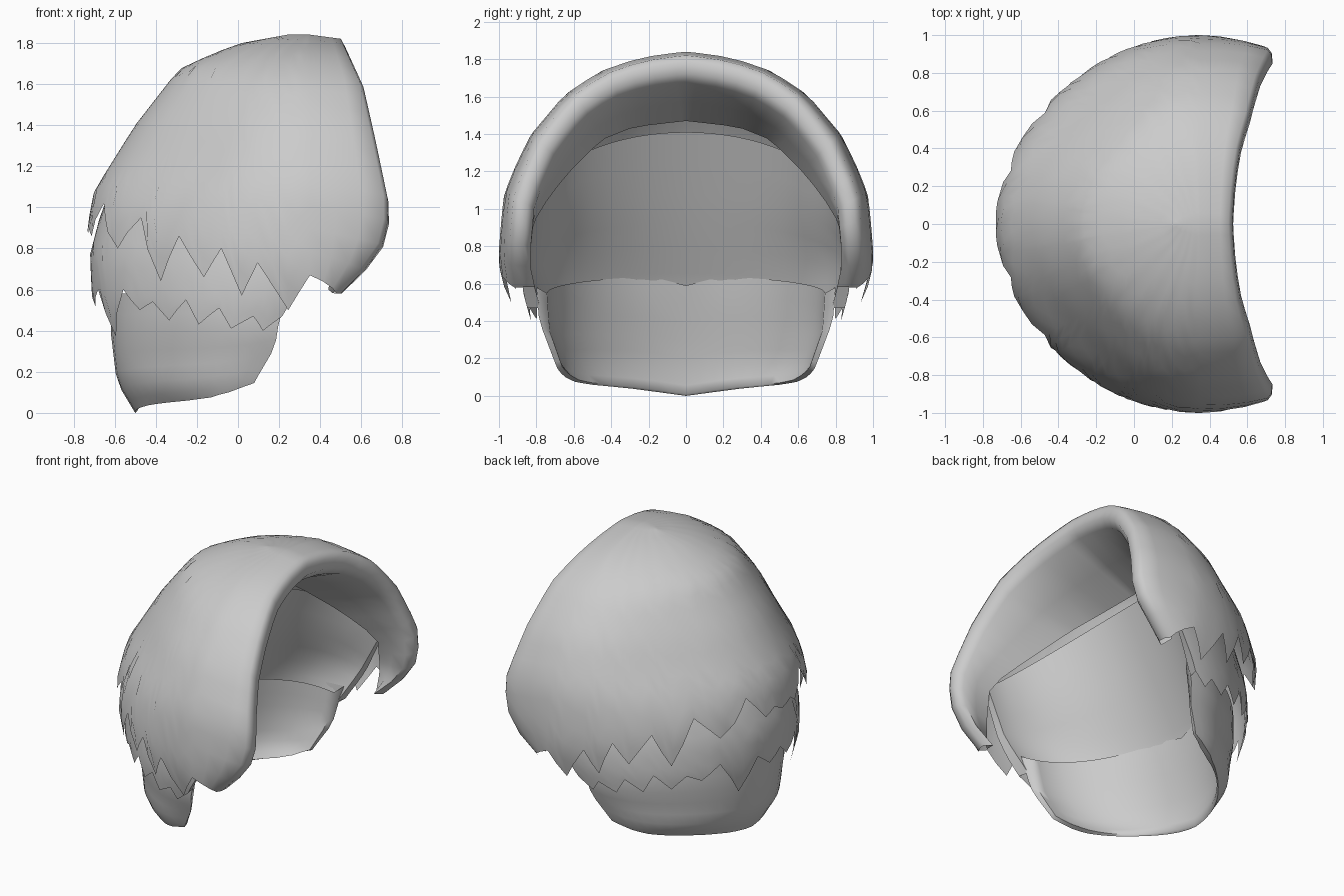
import bpy, bmesh
from math import sin, cos, radians, pi

if "Cube" in bpy.data.objects:
    bpy.data.objects.remove(bpy.data.objects["Cube"])


def lerp(a, b, t):
    return a + (b - a) * t


def tab(table, v):
    """Piecewise linear lookup in a short (key, value) table."""
    if v <= table[0][0]:
        return table[0][1]
    for (a, p), (b, q) in zip(table, table[1:]):
        if v <= b:
            return lerp(p, q, (v - a) / (b - a))
    return table[-1][1]


def arc(t, z, back, front, width, dent=0.0):
    """Point on a half-ellipse slice, flattened a little on its diagonals."""
    k = 1 - dent * sin(2 * t) ** 2
    return (front - (front - back) * cos(t) * k, width * sin(t) * k, z)


def build(name, columns, closed=False, strips=()):
    """Skin a list of point columns into a smooth-shaded surface."""
    bm = bmesh.new()
    grid = [[bm.verts.new(p) for p in col] for col in columns]
    n = len(grid)
    for i in range(n if closed else n - 1):
        a, b = grid[i], grid[(i + 1) % n]
        for j in range(len(a) - 1):
            bm.faces.new((a[j], b[j], b[j + 1], a[j + 1]))
    for i, k in strips:                      # bottom bridge between columns
        bm.faces.new((grid[i][0], grid[i + 1][0], grid[k - 1][0], grid[k][0]))
    bmesh.ops.remove_doubles(bm, verts=bm.verts, dist=0.0005)
    bmesh.ops.recalc_face_normals(bm, faces=bm.faces)
    me = bpy.data.meshes.new(name)
    bm.to_mesh(me)
    bm.free()
    ob = bpy.data.objects.new(name, me)
    bpy.context.collection.objects.link(ob)
    bpy.ops.object.select_all(action='DESELECT')
    ob.select_set(True)
    bpy.context.view_layer.objects.active = ob
    bpy.ops.object.shade_smooth_by_angle(angle=radians(65))
    return ob


def angles(jag):
    """Mirrored column angles: every tooth point plus midpoints."""
    a = [t for t, _ in jag]
    half = sorted(a + [(p + q) / 2 for p, q in zip(a, a[1:])])
    return [-t for t in half[:0:-1]] + half


# ---- top layer: dome of hair with ragged hem and rolled front rim
W = [(.5, .94), (.6, .98), (.7, 1.0), (.8, 1.0), (1.07, .975), (1.2, .925), (1.39, .835),
     (1.61, .65), (1.735, .46), (1.79, .3), (1.825, .15), (1.84, 0)]
B = [(.5, -.66), (.9, -.735), (1.08, -.7), (1.4, -.5), (1.67, -.29), (1.75, -.12),
     (1.8, .02), (1.84, .24)]
F = [(.58, .48), (.78, .67), (.95, .71), (1.05, .71), (1.35, .65), (1.63, .59), (1.84, .5)]
DENT = [(.8, .01), (1.2, .07), (1.4, .07), (1.65, .04), (1.84, 0)]
JAG = [(0, .87), (5, .91), (9, .86), (17, 1.02), (23, .88), (28, .8), (38, .95), (45, .64),
       (53, .86), (60, .66), (66, .8), (71, .57), (76, .73), (84, .5), (90, .67)]
XC, TOP, ROWS = .35, 1.84, 16


def heights(zb):
    return [lerp(zb, TOP, sin(s / ROWS * pi / 2)) for s in range(ROWS + 1)]


def dome_col(deg):
    return [arc(radians(deg), z, tab(B, z), XC, tab(W, z), tab(DENT, z))
            for z in heights(tab(JAG, abs(deg)))]


def front_col(side, u):
    return [(lerp(XC, tab(F, z), u), side * tab(W, z) * (1 - .055 * u * u), z - .02 * u * (z / TOP) ** 4)
            for z in heights(lerp(.67, .58, u))]


# inner edge of the rolled rim, keyed by rim height
EX = [(.58, .44), (.8, .46), (1.1, .5), (1.33, .32), (1.6, .12), (1.82, 0)]
EY = [(.58, .89), (.8, .87), (1.1, .79), (1.33, .65), (1.6, .45), (1.75, .28), (1.82, 0)]
EZ = [(.58, .60), (.8, .76), (1.1, .98), (1.33, 1.17), (1.6, 1.37), (1.82, 1.47)]


def roll_cols(side):
    rim = front_col(side, 1)
    out = []
    for k, dx in ((.97, .02), (.92, .025), (.88, -.02)):
        out.append([(x + dx, y * k, .6 + (z - .6) * k) for x, y, z in rim])
    edge = [(tab(EX, z), side * tab(EY, z), tab(EZ, z)) for _, _, z in rim]
    out.append([tuple(lerp(a, b, .5) for a, b in zip(p, q)) for p, q in zip(out[-1], edge)])
    out.append(edge)
    return out


right = [front_col(1, u) for u in (.35, .7, 1)] + roll_cols(1)
left = [front_col(-1, u) for u in (.35, .7, 1)] + roll_cols(-1)
build("top_hair_layer", left[::-1] + [dome_col(a) for a in angles(JAG)] + right)


# ---- shared lofting for the two under layers: outer arc plus inner wall
def under_layer(name, jag, w, b, f, dent, ztop, wi, xi, fi, zlo, zhi, rows, bridge):
    cols, degs = [], angles(jag)
    for d in degs:
        t, zb = radians(d), tab(jag, abs(d))
        zs = [lerp(zb, ztop(t), (s / rows) ** 1.3) for s in range(rows + 1)]
        cols.append([arc(t, z, tab(b, z), tab(f, z), tab(w, z), dent) for z in zs])
    for d in degs[::-1]:
        t = radians(d)
        zs = [lerp(zlo(t), zhi(t), (s / rows) ** 1.3) for s in range(rows + 1)]
        cols.append([arc(t, z, tab(xi, z), tab(fi, z), tab(wi, z)) for z in zs])
    n = len(cols)
    strips = [(i, n - 1 - i) for i in range(len(degs) - 1)] if bridge else ()
    return build(name, cols, True, strips)


# ---- middle layer with ragged hem
under_layer(
    "middle_hair_layer",
    [(0, .6), (6, .52), (13, .6), (20, .37), (30, .6), (38, .5), (44, .54), (51, .45), (57, .55),
     (63, .43), (69, .51), (75, .41), (81, .47), (86, .4), (90, .47)],
    w=[(.4, .83), (.55, .87), (.7, .885), (.98, .85), (1.2, .78)],
    b=[(.36, -.65), (.55, -.71), (.77, -.72), (1.0, -.66), (1.2, -.55)],
    f=[(.4, .18), (.48, .22), (.67, .34), (.98, .5)], dent=.03,
    ztop=lambda t: .98 + .14 * cos(t),
    wi=[(.47, .78), (.7, .84), (.98, .81)], xi=[(.5, -.44), (.98, -.2), (1.41, 0)],
    fi=[(.47, .2), (.67, .32), (.98, .5), (1.41, .65)],
    zlo=lambda t: .47, zhi=lambda t: .98 + .43 * cos(t), rows=7, bridge=False)

# ---- bottom layer, closed along its underside
NAPE = [(0, 0), (14, .02), (28, .038), (42, .05), (56, .06), (70, .075), (80, .1), (90, .145)]
under_layer(
    "nape_hair_layer", NAPE,
    w=[(0, .6), (.07, .64), (.15, .69), (.4, .785), (.58, .8)],
    b=[(0, -.5), (.15, -.59), (.4, -.62), (.58, -.62)],
    f=[(0, .05), (.05, .1), (.09, .06), (.15, .08), (.32, .18), (.45, .2), (.58, .24)],
    dent=.05, ztop=lambda t: .58,
    wi=[(0, .58), (.09, .61), (.15, .66), (.35, .73), (.58, .745)],
    xi=[(0, -.49), (.15, -.48), (.3, -.45), (.6, -.38)],
    fi=[(0, .06), (.05, .12), (.09, .08), (.15, .075), (.32, .16), (.58, .21)],
    zlo=lambda t: tab(NAPE, abs(t) * 180 / pi) + .01,
    zhi=lambda t: .55 + .09 * cos(t) - .05 * max(0, 1 - abs(sin(t)) * 4), rows=7, bridge=True)
